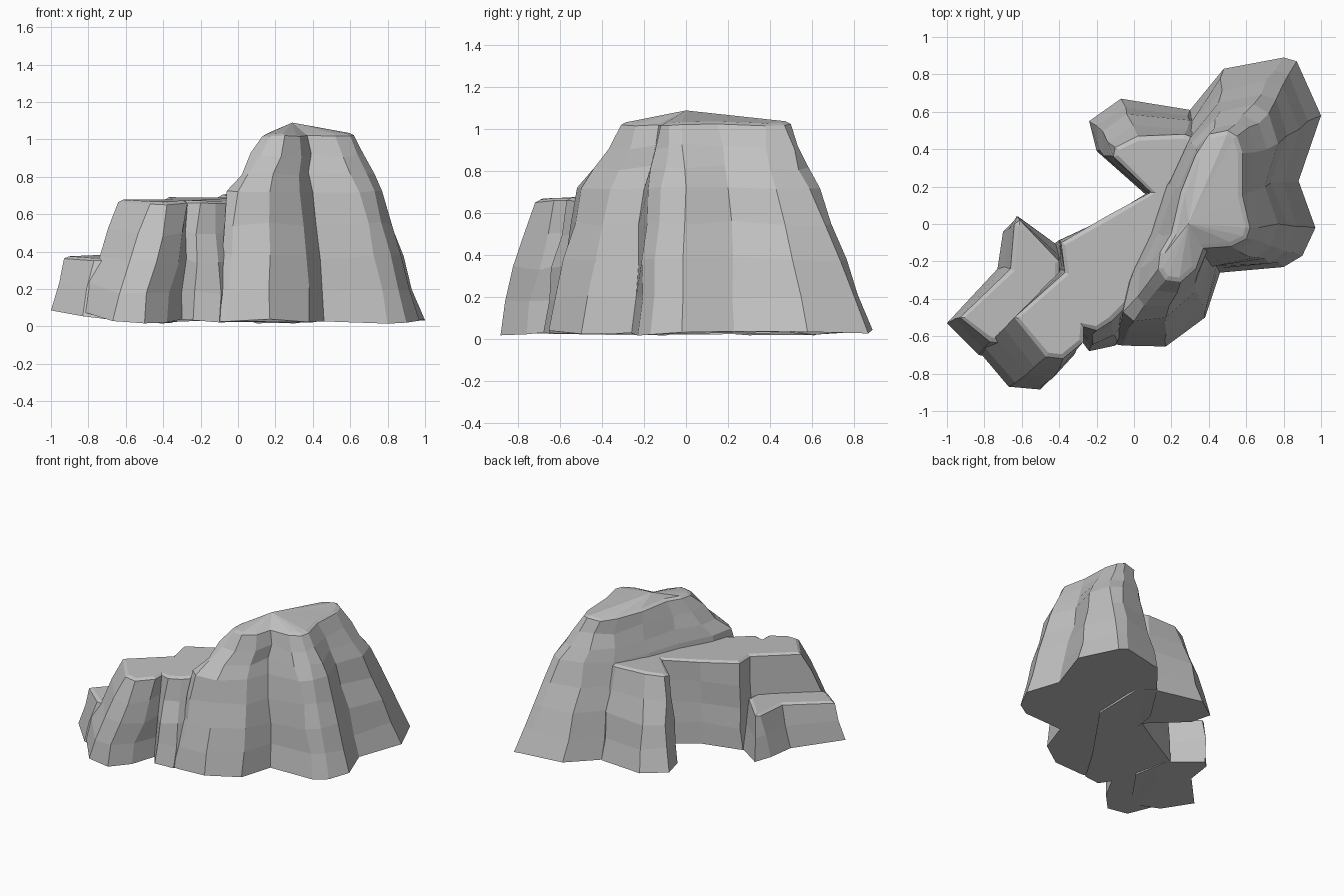
import bpy
import bmesh
import random
from mathutils import Vector

random.seed(4)

default_cube = bpy.data.objects.get("Cube")
if default_cube:
    bpy.data.objects.remove(default_cube, do_unlink=True)

stone = bpy.data.materials.new("grey stone")
stone.use_nodes = True
stone.diffuse_color = (0.53, 0.53, 0.53, 1)
stone.node_tree.nodes["Principled BSDF"].inputs["Base Color"].default_value = stone.diffuse_color


def ground_height(x):
    """Uneven underside that lifts towards the far end of the low ledge."""
    return 0.03 + 0.16 * max(0, -x - 0.6) + random.uniform(-0.015, 0.015)


def blend_rings(lower, upper, steps, ease):
    """Strata between two outlines, each nudged a little for a chipped look."""
    rings = []
    for step in range(1, steps + 1):
        t = step / steps
        rough = 0.014 if step < steps else 0
        ring = []
        for a, b in zip(lower, upper):
            spot = a.lerp(b, t ** ease)
            spot.z = a.z + (b.z - a.z) * t
            spot += Vector([random.uniform(-rough, rough) for _ in range(3)])
            ring.append(spot)
        rings.append(ring)
    return rings


def build_rock(name, base, levels, ease, tilt=0, lip=0.025, peak=None):
    """Loft a base outline through higher outlines, then cap it with a worn lip."""
    outline = [Vector((x, y, ground_height(x))) for x, y in base]
    rings = [outline]
    for points, height, steps in levels:
        target = [Vector((x, y, height + tilt * y + random.uniform(-0.006, 0.006)))
                  for x, y in points]
        rings += blend_rings(rings[-1], target, steps, ease)

    bm = bmesh.new()
    loops = [[bm.verts.new(spot) for spot in ring] for ring in rings]
    count = len(base)
    for low, high in zip(loops, loops[1:]):
        for i in range(count):
            j = (i + 1) % count
            bm.faces.new((low[i], low[j], high[j], high[i]))
    bm.faces.new(reversed(loops[0]))
    cap = bm.faces.new(loops[-1])

    # Narrow sloping lip around the flat top
    bm.normal_update()
    bmesh.ops.inset_region(bm, faces=[cap], thickness=lip, use_even_offset=False)
    for vert in cap.verts:
        vert.co.z += lip / 2
    if peak:
        crown = bmesh.ops.poke(bm, faces=[cap])["verts"][0]
        crown.co = Vector(peak)

    bmesh.ops.recalc_face_normals(bm, faces=bm.faces)
    mesh = bpy.data.meshes.new(name)
    bm.to_mesh(mesh)
    bm.free()
    mesh.materials.append(stone)
    rock = bpy.data.objects.new(name, mesh)
    bpy.context.collection.objects.link(rock)
    return rock


# Low ledge at the far end
ledge_base = [(-1, -.53), (-.83, -.7), (-.6, -.75), (-.35, -.4),
              (-.4, -.12), (-.62, .04), (-.7, -.04), (-.73, -.24)]
ledge_top = [(-.93, -.5), (-.77, -.63), (-.6, -.65), (-.4, -.4),
             (-.4, -.2), (-.61, .02), (-.64, 0), (-.66, -.24)]
build_rock("low_ledge", ledge_base, [(ledge_top, .38, 2)], ease=1, tilt=.04)

# Middle plateau with front buttresses and the rear spur
plateau_base = [(-.83, -.68), (-.67, -.87), (-.5, -.885), (-.38, -.76), (-.3, -.6),
                (-.24, -.68), (-.1, -.65), (.05, -.4), (.4, .1), (.4, .5), (.3, .61),
                (-.07, .67), (-.24, .55), (-.2, .39), (.06, .16), (-.15, .03),
                (-.42, -.1), (-.42, -.25)]
plateau_top = [(-.64, -.5), (-.47, -.71), (-.38, -.72), (-.27, -.63), (-.27, -.55),
               (-.2, -.57), (-.12, -.52), (.05, -.35), (.35, .1), (.35, .45), (.27, .48),
               (.02, .47), (-.1, .41), (-.11, .36), (.09, .17), (-.15, .04),
               (-.39, -.1), (-.37, -.26)]
build_rock("middle_plateau", plateau_base, [(plateau_top, .68, 4)], ease=1.2, tilt=.04)

# Tall hill: foot, shoulder and crown outlines
hill_foot = [(-.12, -.64), (-.06, -.65), (.17, -.655), (.38, -.5), (.46, -.26), (.8, -.23),
             (.9, -.17), (.97, -.02), (.88, .23), (1, .58), (.87, .87), (.8, .89),
             (.48, .83), (.3, .61), (.1, .3), (.02, -.05), (-.1, -.4)]
hill_shoulder = [(-.06, -.47), (0, -.52), (.17, -.5), (.33, -.36), (.4, -.2), (.65, -.18),
                 (.73, -.12), (.77, 0), (.7, .2), (.77, .43), (.72, .59), (.64, .64),
                 (.46, .6), (.3, .46), (.18, .2), (.1, -.05), (-.02, -.3)]
hill_crown = [(.13, -.24), (.17, -.3), (.25, -.31), (.33, -.24), (.37, -.13), (.52, -.12),
              (.6, -.08), (.62, -.02), (.58, .15), (.58, .38), (.55, .47), (.5, .5),
              (.4, .48), (.33, .37), (.25, .17), (.2, -.05), (.14, -.15)]
build_rock("tall_hill", hill_foot, [(hill_shoulder, .72, 4), (hill_crown, 1.02, 3)],
           ease=.95, peak=(.29, 0, 1.09))
